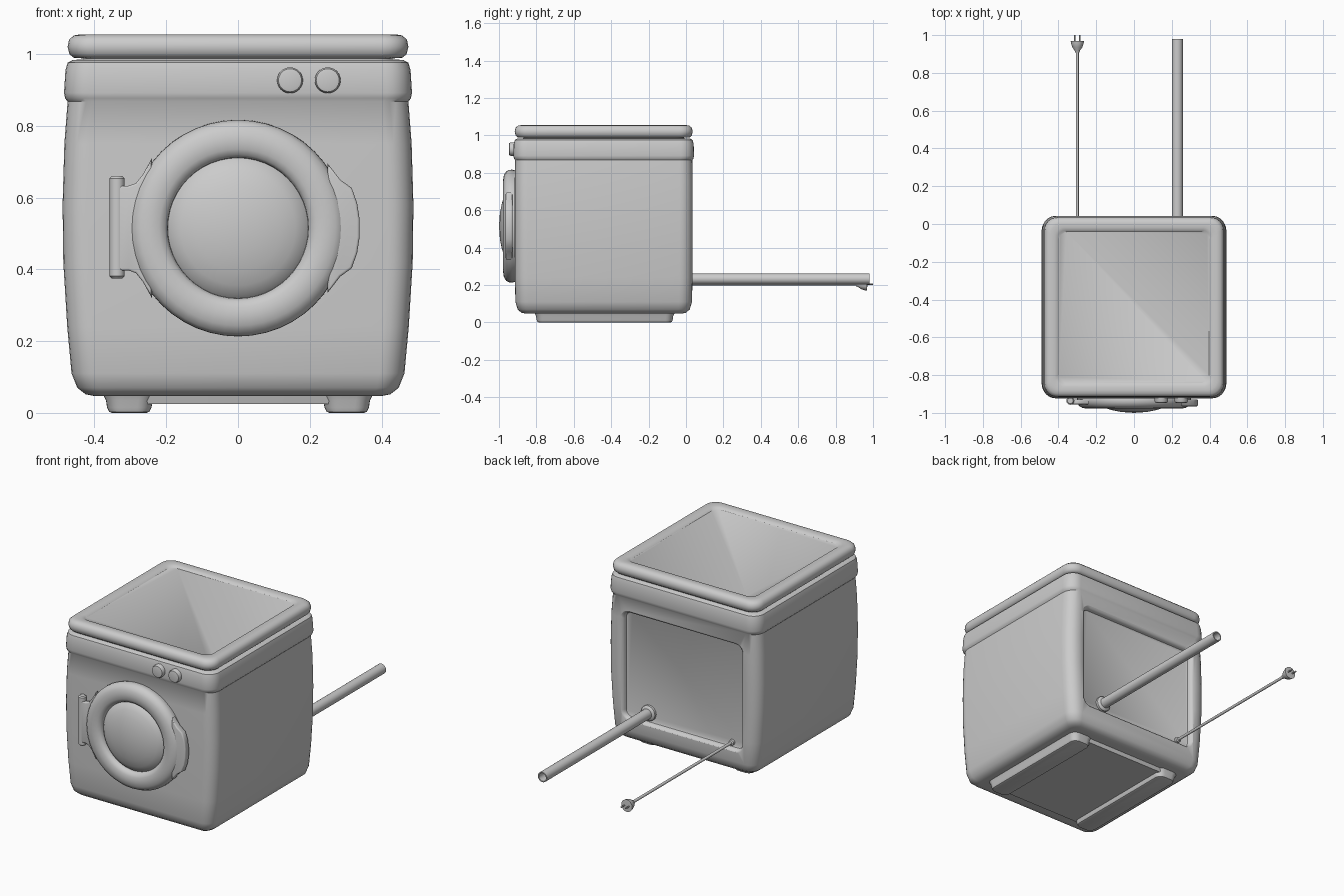
import bpy, bmesh, math
from mathutils import Vector

if "Cube" in bpy.data.objects:
    bpy.data.objects.remove(bpy.data.objects["Cube"])


def finish(name, bm, angle=40):
    bmesh.ops.remove_doubles(bm, verts=bm.verts, dist=1e-5)
    bmesh.ops.recalc_face_normals(bm, faces=bm.faces)
    me = bpy.data.meshes.new(name)
    bm.to_mesh(me)
    bm.free()
    ob = bpy.data.objects.new(name, me)
    bpy.context.collection.objects.link(ob)
    smooth(ob, angle)
    return ob


def smooth(ob, angle=40):
    bpy.ops.object.select_all(action='DESELECT')
    bpy.context.view_layer.objects.active = ob
    ob.select_set(True)
    bpy.ops.object.shade_smooth_by_angle(angle=math.radians(angle))


def rounded_rect(hu, hv, r, n=6):
    pts = []
    for k, (su, sv) in enumerate([(1, 1), (-1, 1), (-1, -1), (1, -1)]):
        for i in range(n + 1):
            a = math.radians(90 * (k + i / n))
            pts.append((su * (hu - r) + r * math.cos(a), sv * (hv - r) + r * math.sin(a)))
    return pts


def loft(name, levels, cu, cv, axis='z'):
    """Stack rounded rectangles (half u, half v, corner radius, height)."""
    bm = bmesh.new()
    rings = []
    for hu, hv, r, w in levels:
        ring = []
        for u, v in rounded_rect(hu, hv, r):
            co = (cu + u, cv + v, w) if axis == 'z' else (cu + u, w, cv + v)
            ring.append(bm.verts.new(co))
        rings.append(ring)
    for a, b in zip(rings, rings[1:]):
        for i in range(len(a)):
            j = (i + 1) % len(a)
            bm.faces.new((a[i], a[j], b[j], b[i]))
    bm.faces.new(rings[0])
    bm.faces.new(rings[-1])
    return finish(name, bm)


def lathe(name, profile, center, axis='y', steps=32):
    """Spin (radius, position) points about an axis through center."""
    bm = bmesh.new()
    vec = Vector((0, 1, 0)) if axis == 'y' else Vector((0, 0, 1))
    c = Vector(center)
    vs = [bm.verts.new(c + Vector((r, 0, 0)) + vec * p) for r, p in profile]
    es = [bm.edges.new(e) for e in zip(vs, vs[1:])]
    bmesh.ops.spin(bm, geom=vs + es, cent=c, axis=vec, angle=math.tau, steps=steps)
    return finish(name, bm)


def plate(name, outline, y0, y1, bevel):
    """Extrude an x-z outline along y, with rounded edges."""
    bm = bmesh.new()
    f = bm.faces.new([bm.verts.new((x, y0, z)) for x, z in outline])
    ext = bmesh.ops.extrude_face_region(bm, geom=[f])
    moved = [v for v in ext['geom'] if isinstance(v, bmesh.types.BMVert)]
    bmesh.ops.translate(bm, verts=moved, vec=(0, y1 - y0, 0))
    rim = [e for e in bm.edges if abs(e.verts[0].co.y - e.verts[1].co.y) < 1e-6]
    bmesh.ops.bevel(bm, geom=rim, offset=bevel, segments=3, affect='EDGES', profile=0.5)
    return finish(name, bm)


CY = -0.44   # depth centre of the cabinet
DZ = 0.515   # door height

# Bulging cabinet with the control band at its top
cabinet = loft('cabinet', [
    (.40, .415, .04, .047), (.425, .44, .05, .052), (.448, .460, .06, .07),
    (.464, .472, .07, .11), (.476, .475, .07, .24), (.487, .476, .07, .42),
    (.489, .476, .07, .58), (.484, .476, .07, .75), (.475, .474, .07, .868),
    (.482, .480, .07, .877), (.485, .483, .07, .892), (.481, .481, .07, .955),
    (.475, .475, .065, .976), (.46, .46, .06, .984), (.43, .43, .05, .985),
    (.43, .43, .05, .995)], 0, CY)

# Recessed back panel, cut with a flared rounded box
cutter = loft('back_recess_cutter', [
    (.368, .295, .03, .005), (.374, .301, .035, .008), (.377, .304, .04, .02),
    (.382, .309, .045, .030), (.395, .322, .055, .037), (.41, .337, .06, .040)],
    0, .482, 'y')
cut = cabinet.modifiers.new('back_recess', 'BOOLEAN')
cut.operation = 'DIFFERENCE'
cut.object = cutter
cut.solver = 'EXACT'
bpy.context.view_layer.objects.active = cabinet
bpy.ops.object.modifier_apply(modifier=cut.name)
bpy.data.objects.remove(cutter)
smooth(cabinet)

# Lid with a shallow sunken top
loft('lid', [
    (.43, .43, .05, .988), (.458, .460, .06, .990), (.470, .471, .068, 1.0),
    (.475, .476, .07, 1.02), (.471, .472, .068, 1.04), (.458, .459, .06, 1.052),
    (.44, .441, .055, 1.055), (.42, .421, .05, 1.054), (.406, .407, .045, 1.050),
    (.398, .399, .04, 1.043)], 0, CY)

# Base plate and two foot rails
loft('base_plate', [(.34, .355, .03, .025), (.35, .365, .04, .06)], 0, -.435)
for side, label in ((-1, 'left'), (1, 'right')):
    loft(label + '_foot_rail', [
        (.048, .350, .03, 0), (.056, .359, .035, .003), (.062, .364, .04, .015),
        (.065, .367, .04, .035), (.075, .376, .045, .055)], side * .303, -.435)

# Door ring and domed window
lathe('door_ring', [
    (.295, -.90), (.302, -.93), (.301, -.945), (.292, -.962), (.272, -.974),
    (.245, -.978), (.22, -.975), (.204, -.967), (.197, -.955), (.195, -.94)],
    (0, 0, DZ), steps=48)
lathe('door_window', [
    (.197, -.945), (.185, -.958), (.16, -.972), (.12, -.985), (.07, -.995), (0, -1.0)],
    (0, 0, DZ), steps=48)

# Door handle tab and hinge bracket, each mirrored about the door height
tab = [(.25, .18), (.285, .135), (.317, .112), (.332, .07), (.339, .025)]
plate('door_handle', [(x, DZ + z) for x, z in tab] +
      [(x, DZ - z) for x, z in reversed(tab)], -.965, -.928, .007)
arm = [(-.24, .195), (-.265, .15), (-.285, .125), (-.305, .118), (-.335, .118)]
plate('hinge_bracket', [(x, DZ + z) for x, z in arm] +
      [(x, DZ - z) for x, z in reversed(arm)], -.955, -.928, .006)
lathe('hinge_pin', [(0, .375), (.015, .375), (.021, .381), (.021, .654), (.015, .66), (0, .66)],
      (-.337, -.936, 0), 'z', 20)

# Control knobs
for i, x in enumerate((.145, .25)):
    lathe(f'knob_{i + 1}', [(.036, -.90), (.036, -.937), (.032, -.945), (.024, -.947), (0, -.947)],
          (x, 0, .927))

# Drain hose with a collar and an open end
lathe('drain_hose', [
    (0, .0), (.044, .0), (.044, .018), (.038, .025), (.029, .027), (.029, .98),
    (.023, .98), (.023, .03), (0, .03)], (.23, 0, .233), steps=24)

# Power cord with grommet, plug and prongs
PX, PZ = -.30, .205
lathe('power_cord', [
    (0, .0), (.016, .0), (.016, .018), (.008, .022), (.008, .92), (0, .92)],
    (PX, 0, PZ), steps=12)
lathe('plug', [
    (0, .908), (.011, .908), (.014, .918), (.026, .935), (.033, .955), (.035, .968), (0, .970)],
    (PX, 0, PZ), steps=16)
for i, s in enumerate((-1, 1)):
    lathe(f'prong_{i + 1}', [(0, .96), (.004, .96), (.004, 1.0), (0, 1.0)],
          (PX + s * .014, 0, PZ), steps=8)
